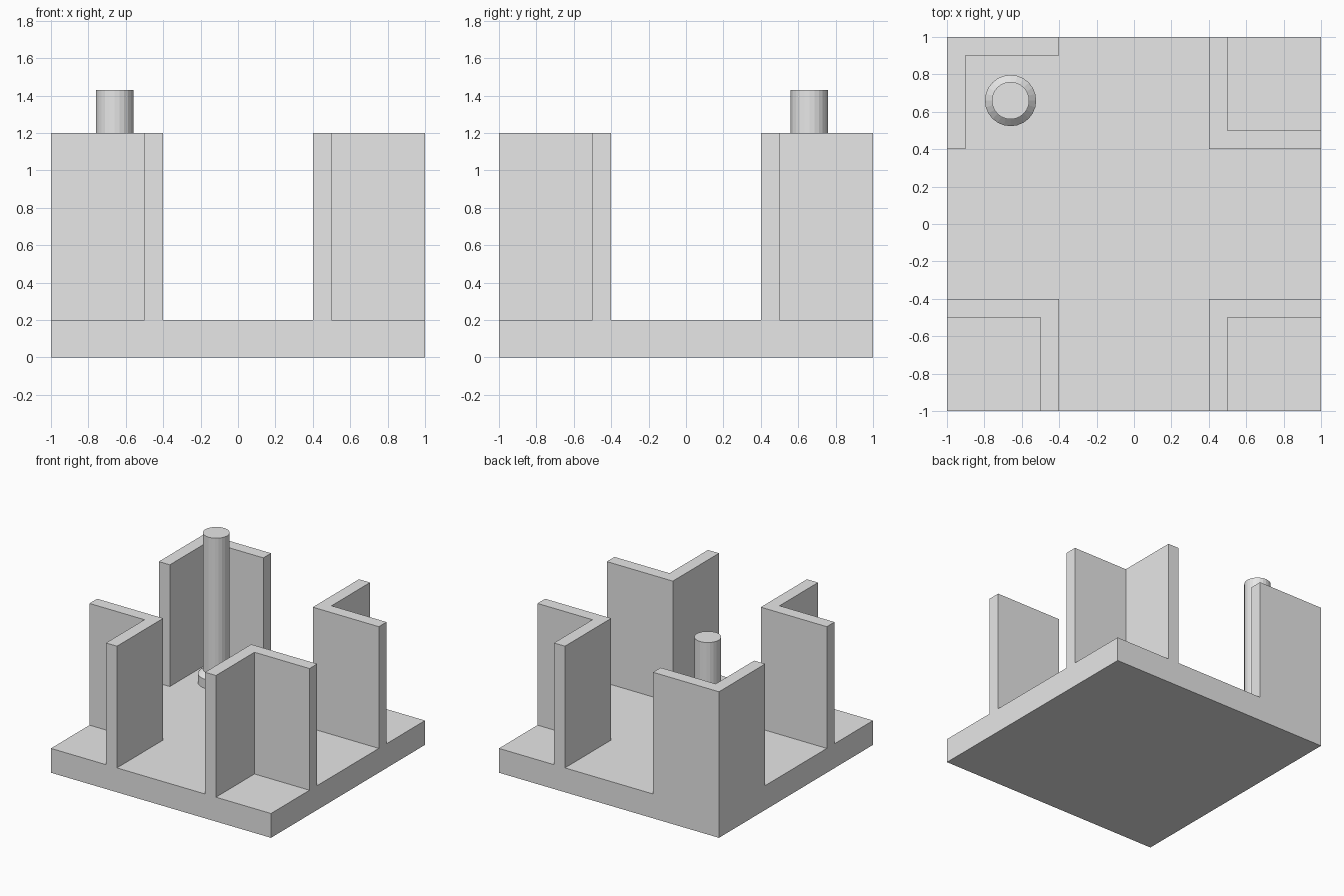
import bpy
import bmesh
from math import cos, sin, tau

cube = bpy.data.objects.get("Cube")
if cube:
    bpy.data.objects.remove(cube, do_unlink=True)

grey = bpy.data.materials.new("light_grey")
grey.use_nodes = True
colour = (0.8, 0.8, 0.8, 1)
grey.diffuse_color = colour
grey.node_tree.nodes["Principled BSDF"].inputs["Base Color"].default_value = colour


def finish(name, bm):
    bmesh.ops.recalc_face_normals(bm, faces=bm.faces)
    mesh = bpy.data.meshes.new(name)
    bm.to_mesh(mesh)
    bm.free()
    mesh.materials.append(grey)
    obj = bpy.data.objects.new(name, mesh)
    bpy.context.collection.objects.link(obj)
    return obj


def prism(name, outline, bottom, top):
    """Extrude a flat outline straight up."""
    bm = bmesh.new()
    face = bm.faces.new([bm.verts.new((x, y, bottom)) for x, y in outline])
    result = bmesh.ops.extrude_face_region(bm, geom=[face])
    for item in result["geom"]:
        if isinstance(item, bmesh.types.BMVert):
            item.co.z = top
    return finish(name, bm)


def lathe(name, profile, centre, sides):
    """Stack rings of (radius, height) and cap both ends."""
    bm = bmesh.new()
    rings = []
    for radius, z in profile:
        rings.append([bm.verts.new((centre[0] + radius * cos(tau * i / sides),
                                    centre[1] + radius * sin(tau * i / sides), z))
                      for i in range(sides)])
    for low, high in zip(rings, rings[1:]):
        for i in range(sides):
            j = (i + 1) % sides
            bm.faces.new((low[i], low[j], high[j], high[i]))
    bm.faces.new(rings[0])
    bm.faces.new(rings[-1])
    return finish(name, bm)


FLOOR, WALL_TOP = 0.2, 1.2

# Square base slab
prism("base_slab", [(-1, -1), (1, -1), (1, 1), (-1, 1)], 0, FLOOR)

# Three angle walls whose corners point to the middle
inner_angle = [(0.4, 0.4), (1, 0.4), (1, 0.5), (0.5, 0.5), (0.5, 1), (0.4, 1)]
for name, sx, sy in (("back_left_wall", 1, 1),
                     ("front_left_wall", 1, -1),
                     ("front_right_wall", -1, -1)):
    prism(name, [(sx * x, sy * y) for x, y in inner_angle], FLOOR, WALL_TOP)

# One angle wall whose corner follows the slab corner
outer_angle = [(-1, 1), (-1, 0.4), (-0.9, 0.4), (-0.9, 0.9), (-0.4, 0.9), (-0.4, 1)]
prism("back_right_wall", outer_angle, FLOOR, WALL_TOP)

# Round post with a chamfered foot
lathe("post", [(0.137, FLOOR), (0.137, 0.275), (0.1, 0.31), (0.1, 1.43)],
      (-0.66, 0.66), 24)
